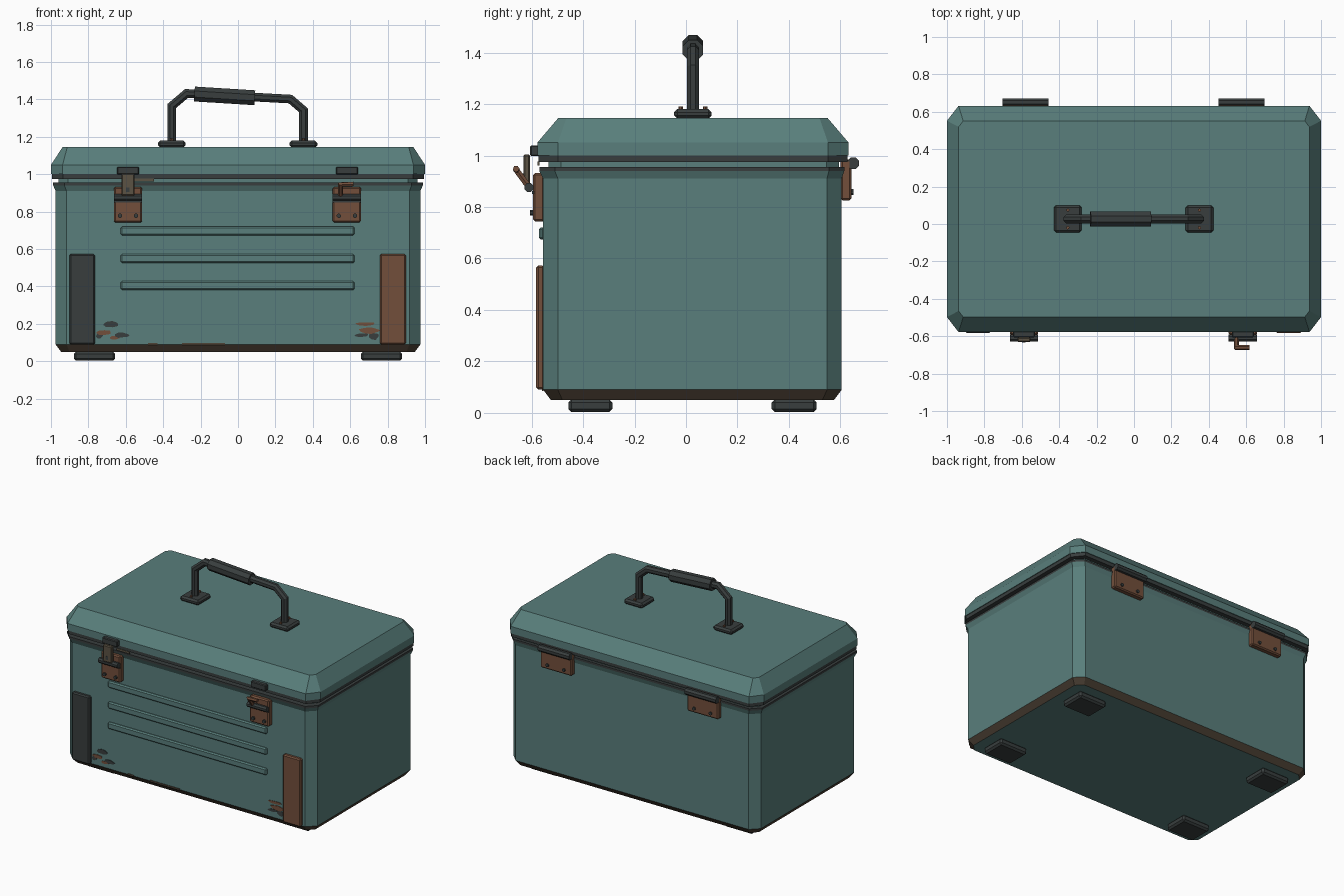
import bpy, bmesh, math, random
from mathutils import Vector

if bpy.data.objects.get("Cube"):
    bpy.data.objects.remove(bpy.data.objects["Cube"])


def material(name, r, g, b):
    m = bpy.data.materials.new(name)
    m.use_nodes = True
    m.diffuse_color = (r, g, b, 1)
    m.node_tree.nodes["Principled BSDF"].inputs["Base Color"].default_value = (r, g, b, 1)
    return m


TEAL = material("teal paint", 0.10, 0.21, 0.20)
DARK = material("dark metal", 0.04, 0.048, 0.048)
RUST = material("rusty metal", 0.17, 0.078, 0.044)
GRIME = material("grimy edge", 0.075, 0.054, 0.036)
BRASS = material("dull brass", 0.105, 0.085, 0.057)


def finish(name, bm, *mats):
    bmesh.ops.recalc_face_normals(bm, faces=bm.faces)
    mesh = bpy.data.meshes.new(name)
    bm.to_mesh(mesh)
    bm.free()
    ob = bpy.data.objects.new(name, mesh)
    bpy.context.collection.objects.link(ob)
    for m in mats:
        mesh.materials.append(m)
    return ob


def box(name, x, y, z, mat, bevel=0.008):
    """Bevelled box from (low, high) pairs."""
    bm = bmesh.new()
    bmesh.ops.create_cube(bm, size=1)
    for v in bm.verts:
        v.co = [lo + (c + 0.5) * (hi - lo) for c, (lo, hi) in zip(v.co, (x, y, z))]
    ob = finish(name, bm, mat)
    if bevel:
        mod = ob.modifiers.new("edges", 'BEVEL')
        mod.width = bevel
        mod.segments = 1
    return ob


def loft(name, sections, *mats):
    """Stack of eight-sided rings: half width, front, back, corner x, corner y, height."""
    bm = bmesh.new()
    rings = []
    for hx, f, b, cx, cy, z in sections:
        pts = [(hx - cx, f), (hx, f + cy), (hx, b - cy), (hx - cx, b)]
        pts += [(-px, py) for px, py in reversed(pts)]
        rings.append([bm.verts.new((px, py, z)) for px, py in pts])
    for lo, hi in zip(rings, rings[1:]):
        for i in range(8):
            j = (i + 1) % 8
            bm.faces.new((lo[i], lo[j], hi[j], hi[i]))
    bm.faces.new(rings[0])
    bm.faces.new(rings[-1])
    return finish(name, bm, *mats)


def tube(name, points, radius, mat, sides=8):
    """Mitred tube along a path that stays in one plane."""
    pts = [Vector(p) for p in points]
    dirs = [(b - a).normalized() for a, b in zip(pts, pts[1:])]
    normal = dirs[0].cross(dirs[-1]) if len(dirs) > 1 else Vector()
    if normal.length < 0.01:
        normal = dirs[0].orthogonal()
    if len(dirs) > 2:
        normal = Vector((0, 1, 0))
    normal.normalize()
    bm = bmesh.new()
    rings = []
    for i, p in enumerate(pts):
        a, b = dirs[max(i - 1, 0)], dirs[min(i, len(dirs) - 1)]
        t = (a + b).normalized()
        side = t.cross(normal) / t.dot(a)
        ring = []
        for k in range(sides):
            ang = math.tau * (k + 0.5) / sides
            ring.append(bm.verts.new(p + radius * (math.cos(ang) * normal + math.sin(ang) * side)))
        rings.append(ring)
    for lo, hi in zip(rings, rings[1:]):
        for k in range(sides):
            j = (k + 1) % sides
            bm.faces.new((lo[k], lo[j], hi[j], hi[k]))
    bm.faces.new(rings[0])
    bm.faces.new(rings[-1])
    return finish(name, bm, mat)


def chip(name, x, z, w, h, mat, depth=0.004):
    """Thin ragged flake on the front wall."""
    bm = bmesh.new()
    ring = []
    for k in range(9):
        a, r = math.tau * k / 9, random.uniform(0.7, 1.1)
        ring.append(bm.verts.new((x + w * r * math.cos(a), FRONT + 0.001, z + h * r * math.sin(a))))
    face = bm.faces.new(ring)
    out = bmesh.ops.extrude_face_region(bm, geom=[face])["geom"]
    for v in out:
        if isinstance(v, bmesh.types.BMVert):
            v.co.y = FRONT - depth
    finish(name, bm, mat)


FRONT, BACK = -0.555, 0.605

# Body with grimy lower chamfer and flared top
body = loft("body", [
    (0.945, -0.525, 0.575, 0.045, 0.045, 0.05),
    (0.975, FRONT, BACK, 0.058, 0.057, 0.09),
    (0.975, FRONT, BACK, 0.058, 0.057, 0.91),
    (0.988, -0.57, 0.615, 0.06, 0.06, 0.94)], TEAL, GRIME)
for p in body.data.polygons:
    if 0.05 < p.center.z < 0.09 and abs(p.normal.z) < 0.95:
        p.material_index = 1

# Rim, tongue, gasket and lid
loft("body_rim", [(0.988, -0.57, 0.615, 0.06, 0.06, z) for z in (0.94, 0.955)], DARK)
loft("lid_tongue", [(0.96, -0.535, 0.595, 0.05, 0.05, z) for z in (0.95, 0.98)], TEAL)
loft("lid_gasket", [(0.995, -0.573, 0.627, 0.06, 0.075, z) for z in (0.975, 1.0)], DARK)
loft("lid", [
    (1.0, -0.578, 0.632, 0.062, 0.08, 1.0),
    (1.0, -0.578, 0.632, 0.062, 0.08, 1.05),
    (0.938, -0.497, 0.551, 0.025, 0.032, 1.145)], TEAL)

# Feet
for sx in (-1, 1):
    for y in ((-0.457, -0.286), (0.333, 0.508)):
        box("foot", sorted((sx * 0.657, sx * 0.877)), y, (0.003, 0.052), DARK, 0.012)

# Front ribs and corner guards
for z in (0.697, 0.549, 0.404):
    box("front_rib", (-0.627, 0.623), (-0.572, -0.55), (z - 0.024, z + 0.024), TEAL)
box("right_corner_guard", (-0.902, -0.764), (-0.582, -0.55), (0.09, 0.573), DARK)
box("left_corner_guard", (0.758, 0.898), (-0.582, -0.55), (0.09, 0.573), RUST)

# Latches
for x in (-0.588, 0.582):
    box("latch_plate", (x - 0.076, x + 0.076), (-0.594, -0.55), (0.743, 0.932), RUST)
    box("latch_keeper", (x - 0.059, x + 0.059), (-0.606, -0.57), (0.998, 1.04), DARK, 0.005)
    box("latch_band", (x - 0.076, x + 0.076), (-0.599, -0.59), (0.85, 0.862), DARK, 0)
    tube("latch_pin", [(x - 0.076, -0.61, 0.876), (x + 0.076, -0.61, 0.876)], 0.019, DARK)
    for dx in (-0.043, 0.043):
        tube("latch_rivet", [(x + dx, -0.59, 0.778), (x + dx, -0.607, 0.778)], 0.012, DARK)

# Closed lever and open bail
box("closed_lever", (-0.624, -0.553), (-0.632, -0.606), (0.885, 1.005), BRASS, 0.006)
box("lever_slot", (-0.598, -0.58), (-0.634, -0.63), (0.905, 0.93), DARK, 0)
tube("open_bail", [(0.548, -0.612, 0.88), (0.548, -0.66, 0.945), (0.617, -0.66, 0.948)],
     0.013, RUST, 6)

# Hinges
for x in (-0.58, 0.575):
    box("hinge_leaf", (x - 0.123, x + 0.123), (0.6, 0.643), (0.826, 0.985), RUST)
    tube("hinge_knuckle", [(x - 0.123, 0.65, 0.97), (x + 0.123, 0.65, 0.97)], 0.024, DARK)
    for dx in (-0.065, 0.065):
        tube("hinge_rivet", [(x + dx, 0.64, 0.858), (x + dx, 0.651, 0.858)], 0.012, DARK)

# Handle
HY = 0.027
for x in (-0.354, 0.35):
    box("handle_base", (x - 0.074, x + 0.074), (HY - 0.073, HY + 0.073), (1.143, 1.18), DARK, 0.012)
    for dy in (-0.047, 0.047):
        tube("handle_rivet", [(x, HY + dy, 1.175), (x, HY + dy, 1.19)], 0.009, RUST, 6)
tube("handle_bar", [(x, HY, z) for x, z in (
    (-0.354, 1.17), (-0.354, 1.365), (-0.275, 1.432),
    (0.28, 1.402), (0.35, 1.342), (0.35, 1.17))], 0.025, DARK)
tube("handle_grip", [(-0.233, HY, 1.429), (0.09, HY, 1.409)], 0.043, DARK)

# Flaked paint near the lower front corners
random.seed(4)
for x, z, w, h, mat in (
        (-0.68, 0.2, 0.05, 0.018, DARK), (-0.72, 0.155, 0.05, 0.014, RUST),
        (-0.62, 0.14, 0.04, 0.016, DARK), (-0.74, 0.14, 0.02, 0.02, DARK),
        (-0.66, 0.125, 0.03, 0.01, RUST), (0.68, 0.2, 0.06, 0.012, RUST),
        (0.7, 0.165, 0.06, 0.02, RUST), (0.66, 0.14, 0.04, 0.012, DARK),
        (0.73, 0.135, 0.03, 0.02, DARK)):
    chip("paint_chip", x, z, w, h, mat)

# Worn patches on the lower edge and lip
for x in ((-0.48, -0.43), (-0.3, -0.07)):
    box("edge_wear", x, (FRONT - 0.004, FRONT + 0.002), (0.086, 0.097), GRIME, 0)
box("lip_wear", (-0.553, -0.45), (-0.577, -0.57), (0.962, 0.976), BRASS, 0)
